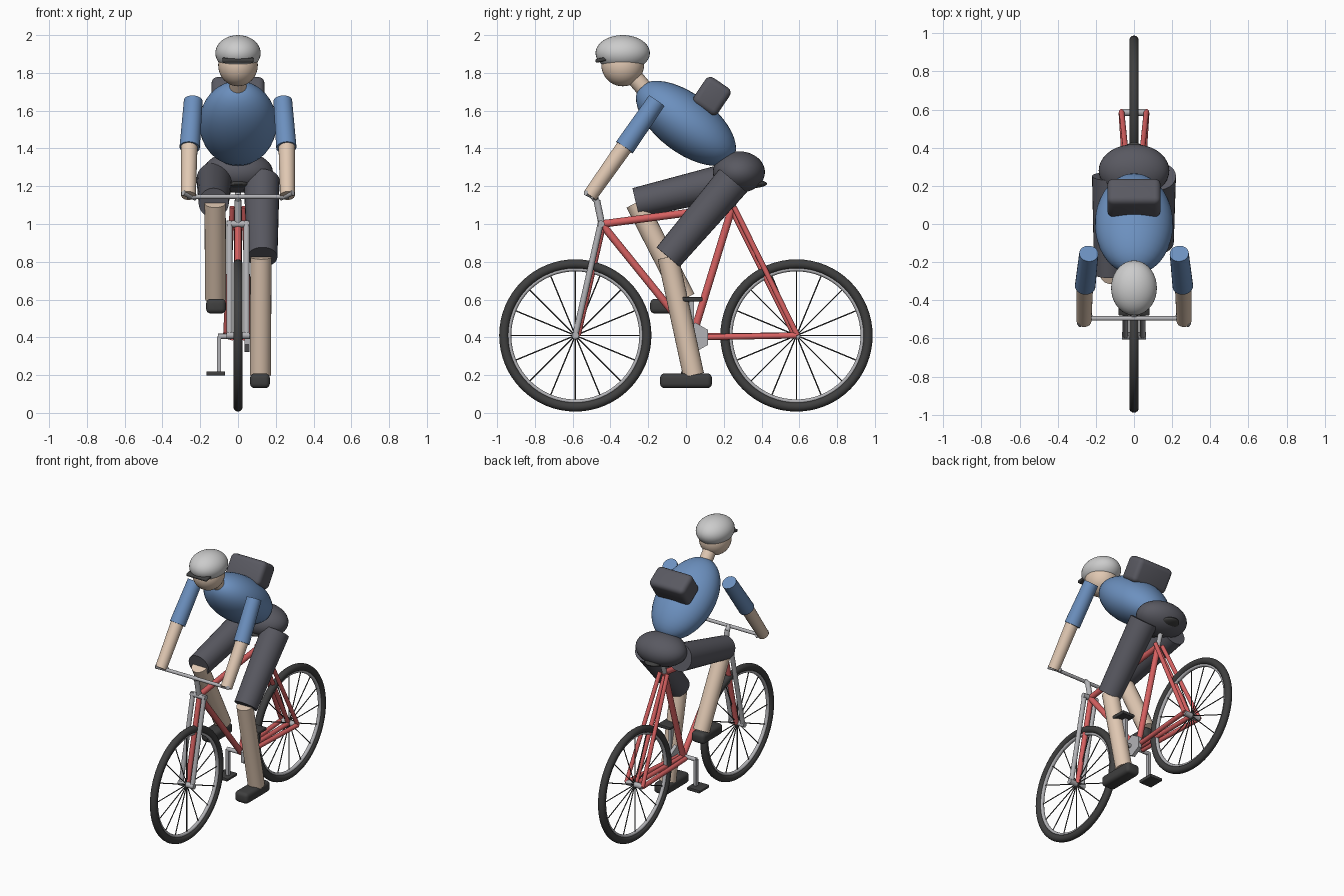
import bpy, bmesh, math
from mathutils import Vector, Matrix

if "Cube" in bpy.data.objects:
    bpy.data.objects.remove(bpy.data.objects["Cube"])


def mat(name, r, g, b):
    m = bpy.data.materials.new(name)
    m.diffuse_color = (r, g, b, 1)
    m.use_nodes = True
    m.node_tree.nodes["Principled BSDF"].inputs["Base Color"].default_value = m.diffuse_color
    return m


RED = mat("red_paint", .68, .12, .12)
BLUE = mat("blue_cloth", .15, .28, .52)
SKIN = mat("skin", .75, .58, .45)
DARK = mat("dark_cloth", .1, .1, .12)
BLACK = mat("rubber", .05, .05, .05)
STEEL = mat("steel", .45, .45, .47)
SHELL = mat("helmet_shell", .65, .65, .67)


def finish(name, bm, m, angle=40):
    me = bpy.data.meshes.new(name)
    bmesh.ops.recalc_face_normals(bm, faces=bm.faces)
    bm.to_mesh(me)
    bm.free()
    ob = bpy.data.objects.new(name, me)
    bpy.context.collection.objects.link(ob)
    me.materials.append(m)
    bpy.ops.object.select_all(action='DESELECT')
    ob.select_set(True)
    bpy.context.view_layer.objects.active = ob
    bpy.ops.object.shade_smooth_by_angle(angle=math.radians(angle))
    return ob


def add_tube(bm, a, b, r1, r2=None, seg=20):
    a, b = Vector(a), Vector(b)
    d = b - a
    M = Matrix.Translation((a + b) / 2) @ d.to_track_quat('Z', 'Y').to_matrix().to_4x4()
    bmesh.ops.create_cone(bm, cap_ends=True, segments=seg, radius1=r1,
                          radius2=r1 if r2 is None else r2, depth=d.length, matrix=M)


def tube(name, a, b, r1, r2=None, m=STEEL, seg=20):
    bm = bmesh.new()
    add_tube(bm, a, b, r1, r2, seg)
    return finish(name, bm, m)


def ellipsoid(name, c, r, m, tilt=0, cut=None):
    bm = bmesh.new()
    M = Matrix.Translation(c) @ Matrix.Rotation(tilt, 4, 'X') @ Matrix.Diagonal((*r, 1))
    bmesh.ops.create_uvsphere(bm, u_segments=36, v_segments=20, radius=1, matrix=M)
    if cut is not None:
        geom = bm.verts[:] + bm.edges[:] + bm.faces[:]
        res = bmesh.ops.bisect_plane(bm, geom=geom, plane_co=(0, 0, cut),
                                     plane_no=(0, 0, -1), clear_outer=True)
        bmesh.ops.contextual_create(bm, geom=[e for e in res['geom_cut']
                                              if isinstance(e, bmesh.types.BMEdge)])
    return finish(name, bm, m)


def box(name, c, size, m, bevel=0, tilt=0):
    bm = bmesh.new()
    bmesh.ops.create_cube(bm, size=1, matrix=Matrix.Diagonal((*size, 1)))
    if bevel:
        bmesh.ops.bevel(bm, geom=bm.edges[:], offset=bevel, segments=4,
                        profile=.5, affect='EDGES')
    bm.transform(Matrix.Translation(c) @ Matrix.Rotation(tilt, 4, 'X'))
    return finish(name, bm, m)


def ring(name, c, R, r, m, width=1):
    bpy.ops.mesh.primitive_torus_add(major_radius=R, minor_radius=r, major_segments=64,
                                     minor_segments=14)
    ob = bpy.context.object
    ob.name = name
    ob.data.transform(Matrix.Translation(c) @ Matrix.Rotation(math.pi / 2, 4, 'Y')
                      @ Matrix.Diagonal((1, 1, width, 1)))
    ob.data.materials.append(m)
    bpy.ops.object.shade_smooth_by_angle(angle=math.radians(60))


# wheels: tyre, rim, spokes, axle
for end, y in (("front", -.586), ("rear", .585)):
    c = Vector((0, y, .41))
    ring(end + "_tyre", c, .378, .025, BLACK)
    ring(end + "_rim", c, .35, .011, STEEL, 1.2)
    bm = bmesh.new()
    for i in range(16):
        a = i * math.tau / 16
        add_tube(bm, c, c + Vector((0, math.cos(a), math.sin(a))) * .35, .0035, seg=6)
    finish(end + "_spokes", bm, BLACK)
    tube(end + "_axle", c - Vector((.062, 0, 0)), c + Vector((.062, 0, 0)), .019)

# frame
head, seat_top, crank_c, hub = (0, -.446, 1.0), (0, .245, 1.09), (0, .035, .405), (0, .585, .41)
tube("top_tube", head, seat_top, .02, m=RED)
tube("down_tube", head, crank_c, .02, m=RED)
tube("seat_tube", crank_c, seat_top, .02, m=RED)
tube("head_tube", (0, -.44, 1.0), (0, -.575, .41), .018, m=RED)
tube("middle_seat_stay", (0, .24, 1.08), (0, .575, .41), .015, m=RED)
tube("middle_chain_stay", crank_c, hub, .016, m=RED)
for s, side in ((1, "right"), (-1, "left")):
    tube(side + "_seat_stay", (s * .03, .255, 1.09), (s * .065, .59, .41), .014, m=RED)
    tube(side + "_chain_stay", (s * .03, .05, .4), (s * .065, .585, .41), .016, m=RED)
    tube(side + "_fork_blade", (s * .045, -.449, 1.015), (s * .045, -.586, .41), .016)
tube("fork_crown", (-.06, -.449, 1.0), (.06, -.449, 1.0), .018)

# steering
tube("stem", (0, -.446, 1.0), (0, -.472, 1.125), .018)
tube("stem_top", (0, -.47, 1.12), (0, -.495, 1.148), .016)
tube("handlebar", (-.27, -.495, 1.145), (.27, -.495, 1.145), .012)
for s, side in ((1, "right"), (-1, "left")):
    tube(side + "_grip", (s * .225, -.475, 1.138), (s * .29, -.53, 1.165), .014)

# saddle
tube("seat_post", seat_top, (0, .28, 1.2), .016)
ellipsoid("saddle", (0, .285, 1.213), (.085, .145, .028), BLACK)

# cranks, pedals, chainring
tube("chainring", (.035, .05, .4), (.06, .05, .4), .078, seg=6)
tube("crank_axle", (-.105, .03, .405), (.105, .03, .405), .014)
for s, side in ((1, "right"), (-1, "left")):
    box(side + "_crank", (s * .1, .03, .405 + s * .1), (.022, .026, .2), STEEL)
    box(side + "_pedal", (s * .118, .03, .405 + s * .197), (.1, .115, .022), BLACK, .005)

# legs: hip, knee, ankle in the y-z plane
legs = (("right", .125, (.25, 1.23), (-.095, .825), (.04, .2), (0, .17), .275),
        ("left", -.125, (.25, 1.235), (-.265, 1.112), (-.005, .605), (-.075, .565), .23))
for side, x, hip, knee, ankle, foot, length in legs:
    tube(side + "_thigh", (x, *hip), (x * 1.03, *knee), .095, .08, DARK, 28)
    tube(side + "_shin", (x * .97, *knee), (x * .95, *ankle), .056, .056, SKIN, 24)
    box(side + "_shoe", (x * .93, *foot), (.105, length, .078), BLACK, .025)

# body
ellipsoid("pelvis", (0, .28, 1.275), (.185, .138, .11), DARK)
ellipsoid("torso", (0, 0, 1.533), (.205, .155, .311), BLUE, math.radians(52.8))
box("backpack", (0, .137, 1.677), (.28, .155, .17), DARK, .032, math.radians(-34))

# head and helmet
tube("neck", (0, -.19, 1.68), (0, -.31, 1.82), .045, m=SKIN)
ellipsoid("head", (0, -.335, 1.842), (.105, .113, .113), SKIN)
ellipsoid("helmet", (0, -.335, 1.905), (.12, .144, .095), SHELL, 0, 1.838)
box("visor", (0, -.435, 1.872), (.165, .09, .02), BLACK, .008, math.radians(12))

# arms
for s, side in ((1, "right"), (-1, "left")):
    tube(side + "_upper_arm", (s * .237, -.155, 1.652), (s * .256, -.326, 1.405), .05, .054, BLUE, 24)
    tube(side + "_forearm", (s * .258, -.318, 1.42), (s * .262, -.508, 1.15), .044, .039, SKIN, 24)
